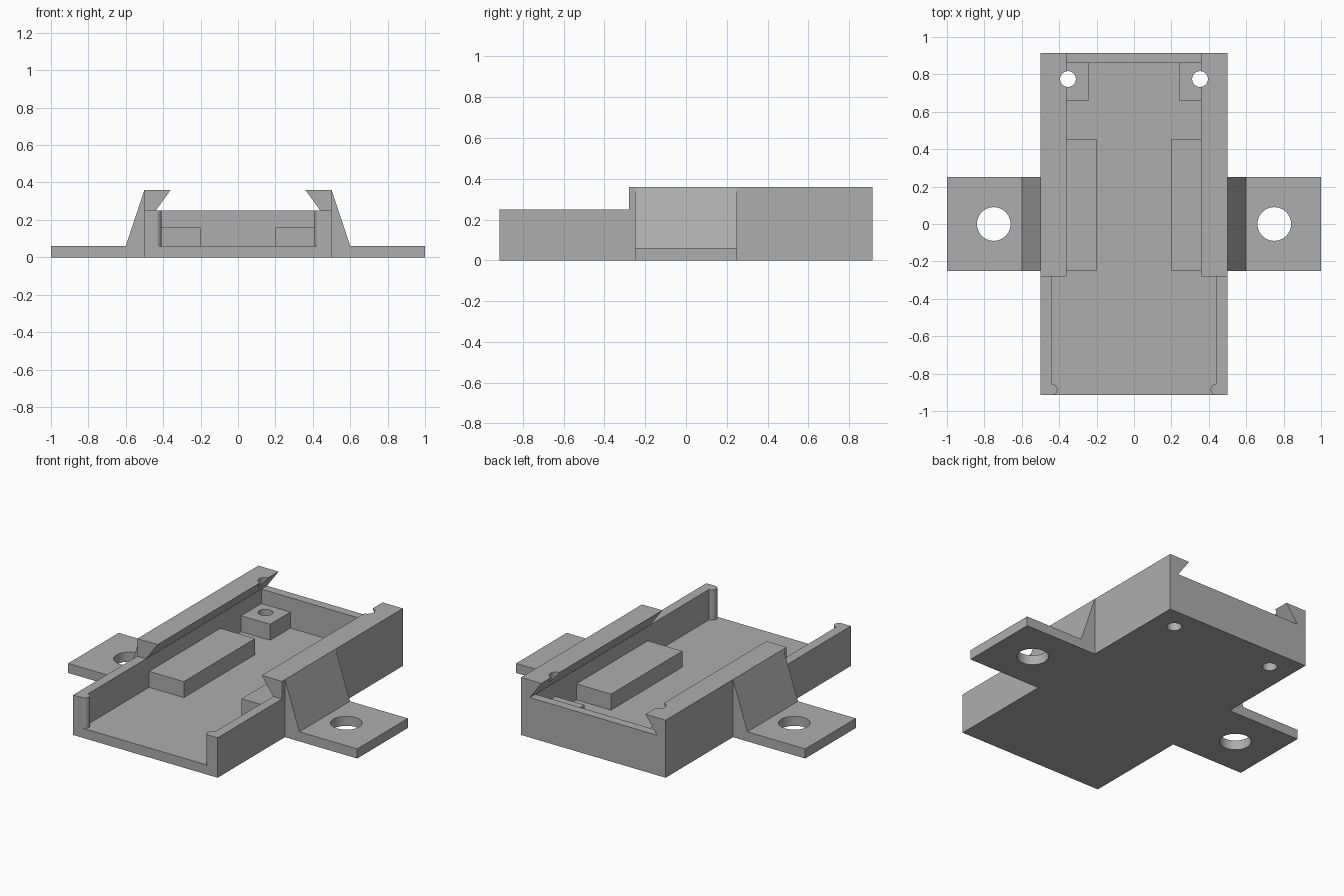
import bpy
import bmesh
import math

cube = bpy.data.objects.get("Cube")
if cube:
    bpy.data.objects.remove(cube, do_unlink=True)

grey = bpy.data.materials.new("plain grey")
grey.use_nodes = True
colour = (0.42, 0.42, 0.42, 1)
grey.diffuse_color = colour
grey.node_tree.nodes["Principled BSDF"].inputs["Base Color"].default_value = colour

FLOOR, WALL, TOP = 0.06, 0.25, 0.36
HALF_X, HALF_Y, INNER_X, INNER_Y = 0.5, 0.915, 0.44, 0.86
LIP_START = -0.28


def finish(name, bm):
    bmesh.ops.recalc_face_normals(bm, faces=bm.faces[:])
    mesh = bpy.data.meshes.new(name)
    bm.to_mesh(mesh)
    bm.free()
    mesh.materials.append(grey)
    obj = bpy.data.objects.new(name, mesh)
    bpy.context.collection.objects.link(obj)
    return obj


def prism(name, profile, y0, y1):
    """Extrude an x-z profile along y."""
    bm = bmesh.new()
    face = bm.faces.new([bm.verts.new((x, y0, z)) for x, z in profile])
    out = bmesh.ops.extrude_face_region(bm, geom=[face])
    verts = [v for v in out["geom"] if isinstance(v, bmesh.types.BMVert)]
    bmesh.ops.translate(bm, vec=(0, y1 - y0, 0), verts=verts)
    return finish(name, bm)


def box(name, x0, x1, y0, y1, z0, z1):
    return prism(name, [(x0, z0), (x1, z0), (x1, z1), (x0, z1)], y0, y1)


def cylinder(name, x, y, radius, z0, z1):
    bm = bmesh.new()
    bmesh.ops.create_cone(bm, cap_ends=True, segments=48, radius1=radius,
                          radius2=radius, depth=z1 - z0)
    bmesh.ops.translate(bm, vec=(x, y, (z0 + z1) / 2), verts=bm.verts[:])
    return finish(name, bm)


def activate(obj):
    bpy.ops.object.select_all(action="DESELECT")
    obj.select_set(True)
    bpy.context.view_layer.objects.active = obj


def drill(obj, x, y, radius):
    cutter = cylinder("hole_cutter", x, y, radius, -0.1, 0.5)
    cutter.hide_render = True
    mod = obj.modifiers.new("hole", "BOOLEAN")
    mod.operation = "DIFFERENCE"
    mod.solver = "EXACT"
    mod.object = cutter
    activate(obj)
    bpy.ops.object.modifier_apply(modifier=mod.name)
    bpy.data.objects.remove(cutter, do_unlink=True)


# Tray floor and end wall
floor = box("tray_floor", -HALF_X, HALF_X, -HALF_Y, HALF_Y, 0, FLOOR)
parts = [floor]
parts.append(box("back_wall", -INNER_X, INNER_X, INNER_Y, HALF_Y, FLOOR, WALL))

for side, s in (("left", 1), ("right", -1)):
    # Side wall with an overhanging undercut lip along the rear
    wall = box(side + "_wall", s * INNER_X, s * HALF_X, -HALF_Y, HALF_Y, FLOOR, WALL)
    lip = prism(side + "_lip",
                [(s * HALF_X, WALL), (s * INNER_X, WALL), (s * 0.36, TOP), (s * HALF_X, TOP)],
                LIP_START, HALF_Y)
    # Rounded retaining bump at the open end
    bump = cylinder(side + "_retaining_bump", s * INNER_X, -0.885, 0.03, FLOOR, WALL)
    # Raised support pad and screw post
    pad = box(side + "_support_pad", s * 0.2, s * INNER_X, -0.25, 0.455, FLOOR, 0.16)
    post = box(side + "_screw_post", s * 0.24, s * INNER_X, 0.66, INNER_Y, FLOOR, 0.16)
    # Mounting tab with sloping brace
    tab = prism(side + "_mounting_tab",
                [(s * HALF_X, 0), (s, 0), (s, FLOOR), (s * 0.6, FLOOR), (s * HALF_X, TOP)],
                -0.25, 0.25)
    # Screw holes
    for part in (floor, lip, post):
        drill(part, s * 0.353, 0.775, 0.042)
    drill(tab, s * 0.75, 0, 0.09)
    parts += [wall, lip, bump, pad, post, tab]

for part in parts:
    activate(part)
    bpy.ops.object.shade_smooth_by_angle(angle=math.radians(30))
